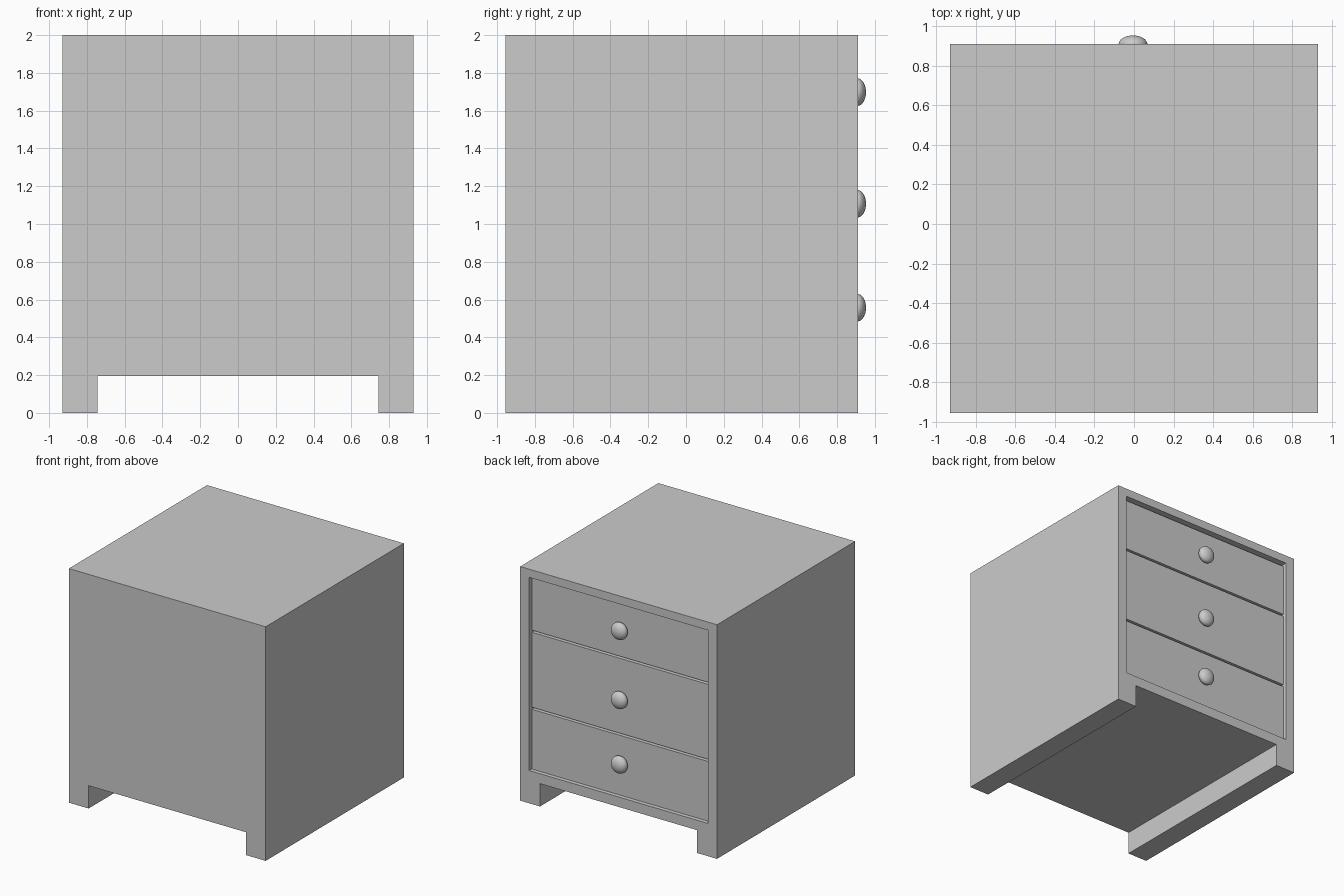
import bpy, bmesh
from mathutils import Matrix

if "Cube" in bpy.data.objects:
    bpy.data.objects.remove(bpy.data.objects["Cube"])

FRONT, BACK = 0.91, -0.955   # drawer side and plain side, along y


def finish(name, bm):
    bmesh.ops.recalc_face_normals(bm, faces=bm.faces)
    mesh = bpy.data.meshes.new(name)
    bm.to_mesh(mesh)
    bm.free()
    obj = bpy.data.objects.new(name, mesh)
    bpy.context.collection.objects.link(obj)
    return obj


def box(name, lo, hi):
    bm = bmesh.new()
    size = [b - a for a, b in zip(lo, hi)]
    mid = [(a + b) / 2 for a, b in zip(lo, hi)]
    bmesh.ops.create_cube(bm, size=1, matrix=Matrix.Translation(mid) @ Matrix.Diagonal((*size, 1)))
    return finish(name, bm)


# Cabinet body: front outline with full-depth runners, extruded along y
half = [(0.93, 2), (0.93, 0), (0.743, 0), (0.743, 0.195)]
outline = half + [(-x, z) for x, z in reversed(half)]
bm = bmesh.new()
face = bm.faces.new([bm.verts.new((x, BACK, z)) for x, z in outline])
side = bmesh.ops.extrude_face_region(bm, geom=[face])
bmesh.ops.translate(bm, vec=(0, FRONT - BACK, 0),
                    verts=[v for v in side["geom"] if isinstance(v, bmesh.types.BMVert)])
cabinet = finish("cabinet", bm)

# Drawer opening
cutter = box("opening_cutter", (-0.845, FRONT - 0.08, 0.28), (0.845, FRONT + 0.1, 1.93))
cutter.hide_render = True
cutter.hide_viewport = True
cut = cabinet.modifiers.new("opening", "BOOLEAN")
cut.object = cutter
cut.operation = "DIFFERENCE"
cut.solver = "EXACT"

# Recessed drawers, each with a flattened round knob
drawers = [("bottom", 0.28, 0.79, 0.557), ("middle", 0.808, 1.448, 1.107), ("top", 1.466, 1.915, 1.698)]
for label, z0, z1, knob_z in drawers:
    box(label + "_drawer", (-0.845, FRONT - 0.08, z0), (0.845, FRONT - 0.035, z1))
    bpy.ops.mesh.primitive_uv_sphere_add(segments=32, ring_count=16, radius=1,
                                         location=(-0.005, FRONT - 0.003, knob_z))
    knob = bpy.context.object
    knob.name = label + "_knob"
    knob.scale = (0.073, 0.046, 0.073)
    bpy.ops.object.transform_apply(location=False, rotation=False, scale=True)
    bpy.ops.object.shade_smooth_by_angle()
